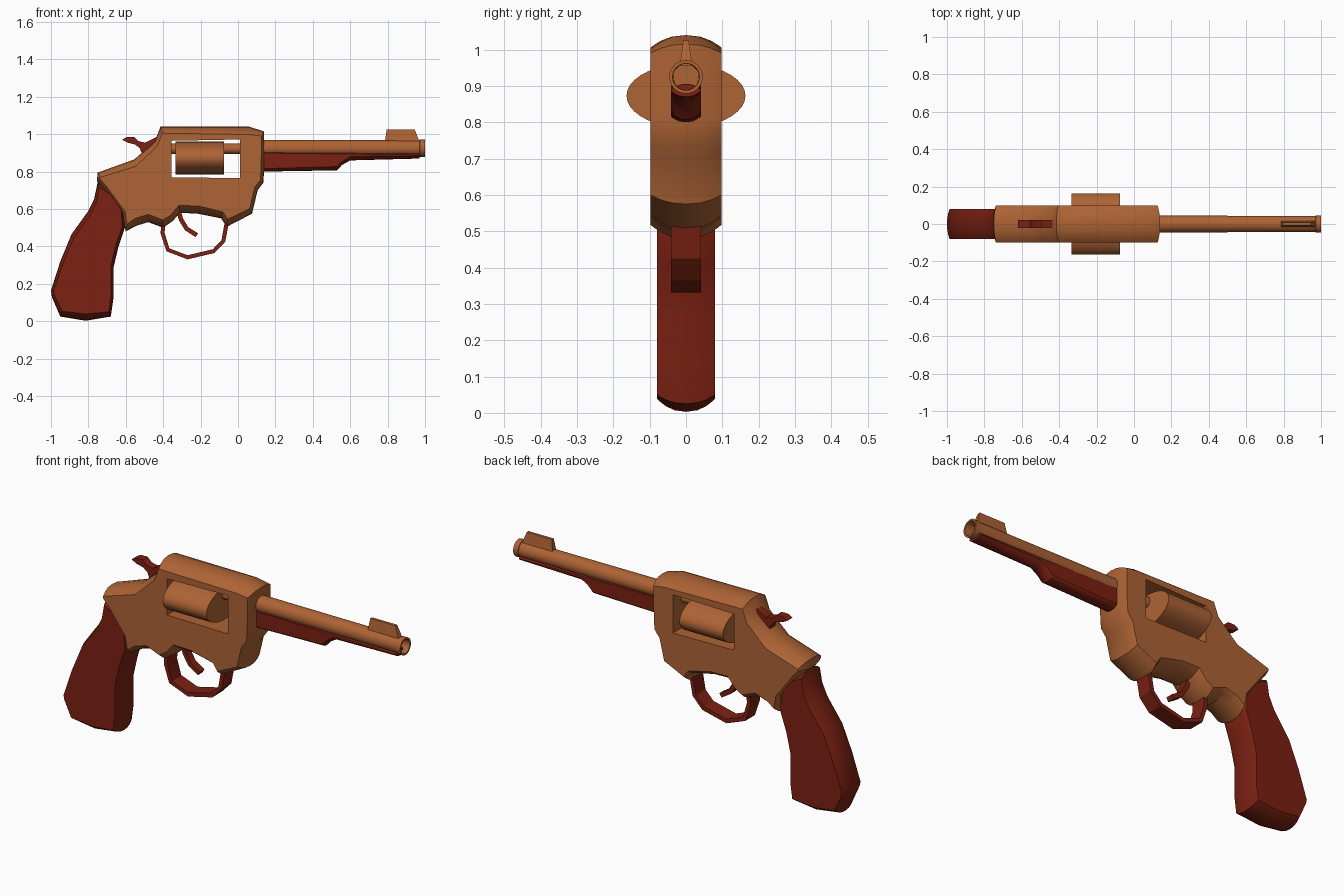
import bpy, bmesh, math
from mathutils import Vector

if "Cube" in bpy.data.objects:
    bpy.data.objects.remove(bpy.data.objects["Cube"])


def material(name, rgb):
    m = bpy.data.materials.new(name)
    m.diffuse_color = (*rgb, 1)
    m.use_nodes = True
    m.node_tree.nodes["Principled BSDF"].inputs["Base Color"].default_value = m.diffuse_color
    return m


BROWN = material("copper_brown", (0.42, 0.125, 0.035))
RED = material("dark_red", (0.20, 0.015, 0.006))


def finish(name, bm, mat, angle=35):
    bmesh.ops.recalc_face_normals(bm, faces=bm.faces)
    me = bpy.data.meshes.new(name)
    bm.to_mesh(me)
    bm.free()
    me.materials.append(mat)
    ob = bpy.data.objects.new(name, me)
    bpy.context.collection.objects.link(ob)
    smooth(ob, angle)
    return ob


def smooth(ob, angle):
    bpy.ops.object.select_all(action='DESELECT')
    ob.select_set(True)
    bpy.context.view_layer.objects.active = ob
    bpy.ops.object.shade_smooth_by_angle(angle=math.radians(angle))


def inset_outline(pts, d, kx):
    """Move a closed xz outline inward by d (x part scaled by kx)."""
    p = [Vector(q) for q in pts]
    n = len(p)
    area = sum(p[i - 1].x * p[i].y - p[i].x * p[i - 1].y for i in range(n))
    sign = 1 if area > 0 else -1
    out = []
    for i in range(n):
        t = ((p[i] - p[i - 1]).normalized() + (p[(i + 1) % n] - p[i]).normalized()).normalized()
        out.append((p[i].x - sign * t.y * d * kx, p[i].y + sign * t.x * d))
    return out


def slab(name, pts, half, mat, inset=0.0, kx=0.4, angle=35):
    """Side profile extruded across y, with a domed rim when inset > 0."""
    bm = bmesh.new()
    steps = (-1, -0.9, -0.7, -0.4, 0, 0.4, 0.7, 0.9, 1) if inset else (-1, 1)
    rings = []
    for s in steps:
        o = inset_outline(pts, inset * abs(s) ** 2.3, kx) if inset else pts
        rings.append([bm.verts.new((x, s * half, z)) for x, z in o])
    n = len(pts)
    for a, b in zip(rings, rings[1:]):
        for i in range(n):
            j = (i + 1) % n
            bm.faces.new((a[i], a[j], b[j], b[i]))
    bm.faces.new(rings[0])
    bm.faces.new(rings[-1])
    return finish(name, bm, mat, angle)


def ribbon(path, thick):
    """Closed outline around an open xz path."""
    p = [Vector(q) for q in path]
    left, right = [], []
    for i, q in enumerate(p):
        t = (p[min(i + 1, len(p) - 1)] - p[max(i - 1, 0)]).normalized()
        nrm = Vector((-t.y, t.x)) * thick / 2
        left.append(tuple(q + nrm))
        right.append(tuple(q - nrm))
    return left + right[::-1]


def lathe(name, profile, z, mat, ky=1.0, seg=28):
    """Turn (x, radius) points about the x direction at height z."""
    bm = bmesh.new()
    rings = []
    for x, r in profile:
        rings.append([bm.verts.new((x, ky * r * math.cos(a), z + r * math.sin(a)))
                      for a in (2 * math.pi * k / seg for k in range(seg))])
    for a, b in zip(rings, rings[1:]):
        for i in range(seg):
            j = (i + 1) % seg
            bm.faces.new((a[i], a[j], b[j], b[i]))
    bm.faces.new(rings[0])
    bm.faces.new(rings[-1])
    return finish(name, bm, mat)


# Frame with a window cut through it
frame = slab("frame", [
    (-0.415, 1.04), (0.06, 1.04), (0.14, 1.015), (0.14, 0.81), (0.135, 0.74),
    (0.105, 0.70), (0.075, 0.575), (-0.06, 0.505), (-0.09, 0.55), (-0.215, 0.575),
    (-0.31, 0.58), (-0.35, 0.535), (-0.40, 0.50), (-0.48, 0.53), (-0.545, 0.51),
    (-0.60, 0.48), (-0.62, 0.57), (-0.72, 0.70), (-0.755, 0.75), (-0.75, 0.795),
    (-0.555, 0.865), (-0.445, 0.96)], 0.098, BROWN, inset=0.042)
cutter = slab("window_cutter", [(-0.355, 0.77), (0.01, 0.765), (0.01, 0.972), (-0.355, 0.965)],
              0.3, BROWN)
cutter.hide_render = True
mod = frame.modifiers.new("window", 'BOOLEAN')
mod.operation = 'DIFFERENCE'
mod.solver = 'EXACT'
mod.object = cutter
bpy.context.view_layer.objects.active = frame
bpy.ops.object.modifier_apply(modifier=mod.name)
bpy.data.objects.remove(cutter)
smooth(frame, 35)

# Grip
slab("grip", [
    (-0.75, 0.745), (-0.77, 0.65), (-0.80, 0.59), (-0.89, 0.465), (-0.95, 0.32),
    (-1.0, 0.165), (-0.995, 0.13), (-0.95, 0.025), (-0.815, 0.003), (-0.68, 0.025),
    (-0.665, 0.13), (-0.665, 0.29), (-0.64, 0.395), (-0.605, 0.50), (-0.61, 0.60),
    (-0.66, 0.70)], 0.08, RED, inset=0.036)

# Drum (flattened) and its pin
lathe("drum", [(-0.335, 0.0875), (-0.075, 0.0875)], 0.873, BROWN, ky=1.87, seg=36)
lathe("drum_pin", [(-0.37, 0.028), (0.03, 0.028)], 0.922, BROWN, seg=16)

# Barrel with open muzzle
lathe("barrel", [(0.12, 0.045), (0.97, 0.043), (0.972, 0.046), (1.0, 0.046),
                 (1.0, 0.037), (0.90, 0.035)], 0.925, BROWN)

# Rib under the barrel
slab("under_barrel_rib", [
    (0.12, 0.80), (0.53, 0.807), (0.555, 0.835), (0.60, 0.86), (0.97, 0.87),
    (0.97, 0.905), (0.12, 0.915)], 0.041, RED, inset=0.022, kx=0.1)

# Front sight, thinner toward the top
sight = slab("front_sight", [(0.785, 0.955), (0.795, 1.025), (0.945, 1.025), (0.972, 0.955)],
             0.017, BROWN)
for v in sight.data.vertices:
    if v.co.z > 1:
        v.co.y *= 0.45

# Hammer
slab("hammer", [
    (-0.62, 0.970), (-0.595, 0.985), (-0.555, 0.985), (-0.53, 0.962), (-0.495, 0.955),
    (-0.435, 0.985), (-0.42, 0.92), (-0.51, 0.885), (-0.525, 0.925), (-0.55, 0.945),
    (-0.59, 0.955)], 0.022, RED)

# Guard loop and trigger
slab("trigger_guard", ribbon([
    (-0.40, 0.53), (-0.403, 0.47), (-0.375, 0.382), (-0.27, 0.342), (-0.13, 0.375),
    (-0.078, 0.43), (-0.058, 0.54)], 0.022), 0.041, RED, angle=30)
slab("trigger", ribbon([
    (-0.32, 0.60), (-0.305, 0.545), (-0.275, 0.495), (-0.22, 0.46)], 0.024), 0.02, RED)
